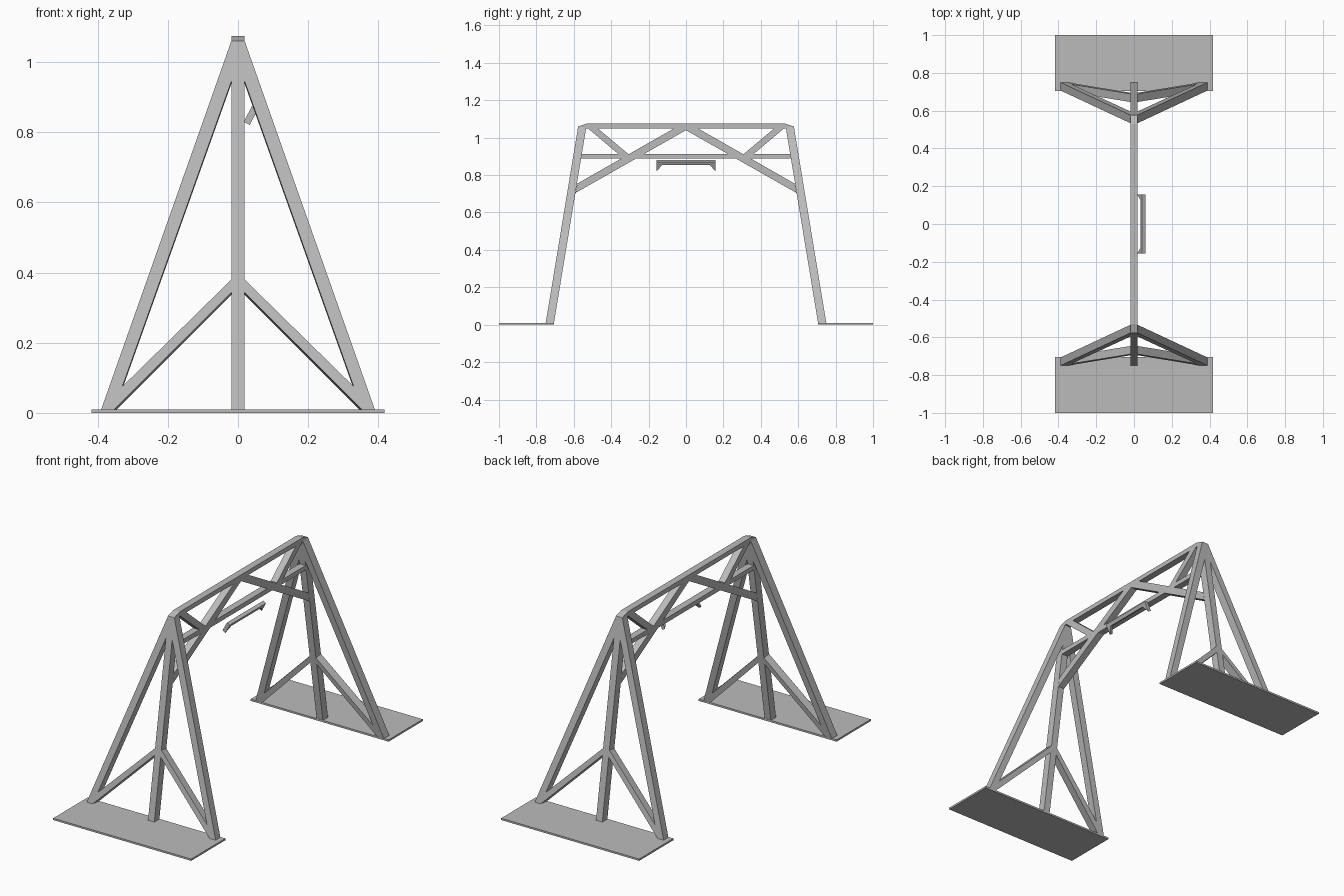
import bpy, bmesh, math
from mathutils import Vector

cube = bpy.data.objects.get("Cube")
if cube:
    bpy.data.objects.remove(cube)

steel = bpy.data.materials.new("grey steel")
steel.use_nodes = True
GREY = (0.5, 0.5, 0.5, 1)
steel.diffuse_color = GREY
steel.node_tree.nodes["Principled BSDF"].inputs["Base Color"].default_value = GREY

W = 0.019  # half width of the beams


def prism(name, outline, depth):
    """Extrude a closed 3D outline along the depth vector."""
    bm = bmesh.new()
    face = bm.faces.new([bm.verts.new(p) for p in outline])
    ext = bmesh.ops.extrude_face_region(bm, geom=[face])["geom"]
    bmesh.ops.translate(bm, vec=depth, verts=[g for g in ext if isinstance(g, bmesh.types.BMVert)])
    bmesh.ops.recalc_face_normals(bm, faces=bm.faces)
    mesh = bpy.data.meshes.new(name)
    bm.to_mesh(mesh)
    bm.free()
    mesh.materials.append(steel)
    ob = bpy.data.objects.new(name, mesh)
    bpy.context.collection.objects.link(ob)
    return ob


def side_prism(name, yz, half=W):
    """Outline in the y-z plane, centred on x = 0."""
    return prism(name, [(-half, y, z) for y, z in yz], Vector((2 * half, 0, 0)))


def bar(name, a, b, thick):
    """Straight bar between two y-z points."""
    a, b = Vector(a), Vector(b)
    d = (b - a).normalized() * thick / 2
    n = Vector((-d.y, d.x))
    return side_prism(name, [a + n, b + n, b - n, a - n])


# Leaning end frames
LEAN = 0.165
leg = [(0.39, 0.01), (W, 1.06), (W, 0.945), (0.353, 0.01)]
brace = [(0.33, 0.075), (W, 0.38), (W, 0.343), (0.353, 0.01)]
post = [(-W, 0.01), (W, 0.01), (W, 1.06), (-W, 1.06)]

for end, s in (("front", -1), ("back", 1)):
    inward = Vector((0, -s, -LEAN)).normalized() * 0.0435

    def frame_part(name, xz, side=1):
        prism(f"{end}_{name}", [(side * x, s * (0.75 - LEAN * (z - 0.01)), z) for x, z in xz], inward)

    frame_part("centre_post", post)
    for label, side in (("left", 1), ("right", -1)):
        frame_part(f"{label}_leg", leg, side)
        frame_part(f"{label}_brace", brace, side)

    # Foot plate
    prism(f"{end}_foot_plate", [(-0.417, s * 0.705, 0), (0.417, s * 0.705, 0),
                                (0.417, s, 0), (-0.417, s, 0)], Vector((0, 0, 0.01)))

    # Truss diagonals
    side_prism(f"{end}_long_diagonal", [(s * 0.59, 0.705), (s * 0.582, 0.754), (s * 0.06, 1.052),
                                        (0, 1.052), (0, 1.04)])
    bar(f"{end}_short_diagonal", (s * 0.51, 1.06), (s * 0.32, 0.90), 0.034)

# Top beam with sloping ends, and lower beam
side_prism("top_beam", [(-0.577, 1.06), (-0.53, 1.075), (0.53, 1.075), (0.577, 1.06),
                        (0.54, 1.05), (-0.54, 1.05)])
bar("lower_beam", (-0.57, 0.90), (0.57, 0.90), 0.025)

# Tilted hanging handle with tapered ends
top, down = Vector((0.043, 0, 0.88)), Vector((-0.47, 0, -0.88))
shape = [(-0.157, 0), (0.157, 0), (0.157, 0.057), (0.128, 0.02), (-0.128, 0.02), (-0.157, 0.057)]
prism("handle", [top + down * v + Vector((0, y, 0)) for y, v in shape], Vector((0.017, 0, -0.009)))
